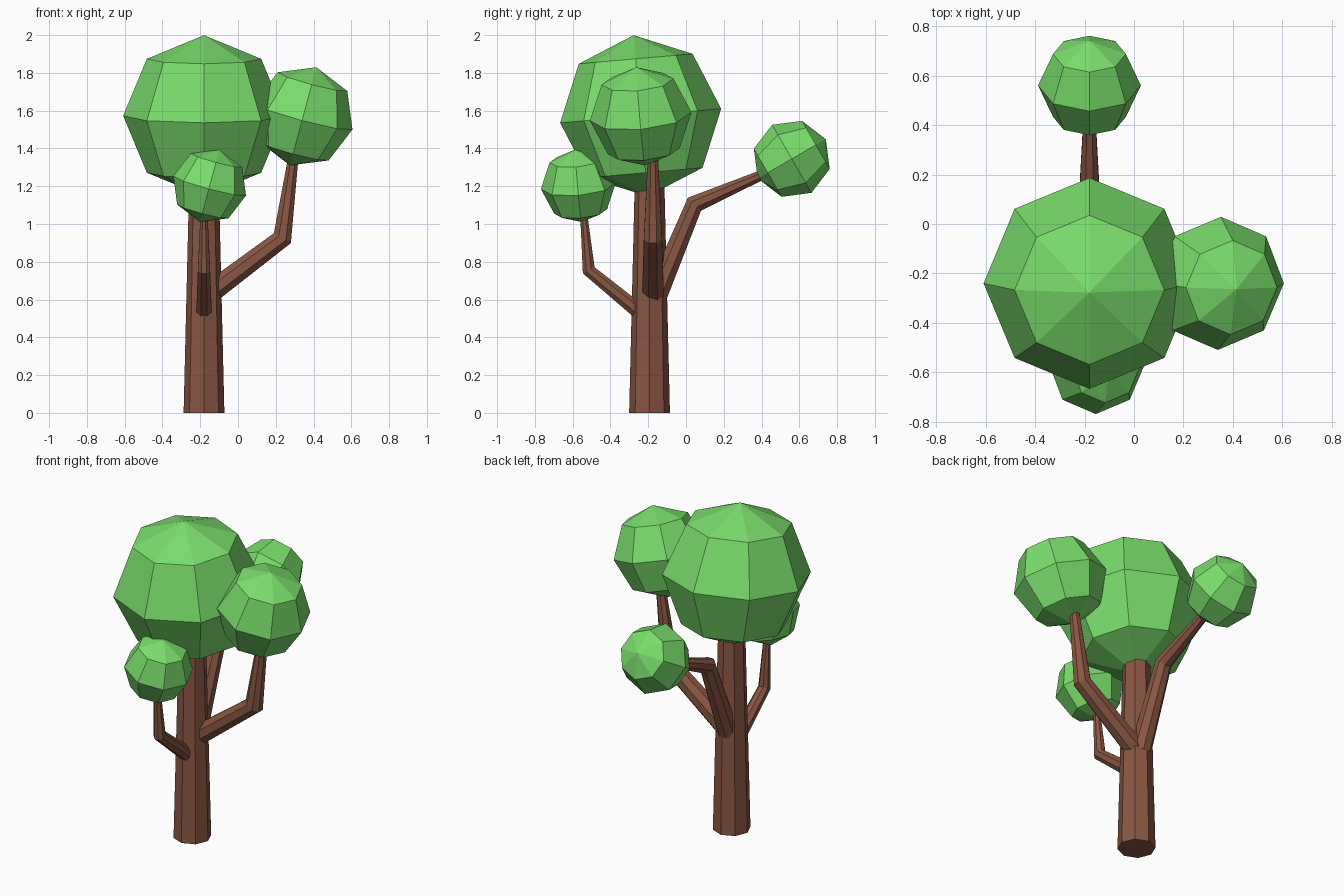
import bpy, bmesh
from math import radians, pi, cos, sin
from mathutils import Vector, Euler, Matrix

default = bpy.data.objects.get("Cube")
if default:
    bpy.data.objects.remove(default, do_unlink=True)


def make_material(name, rgb):
    mat = bpy.data.materials.new(name)
    mat.use_nodes = True
    color = (*rgb, 1.0)
    mat.diffuse_color = color
    mat.node_tree.nodes["Principled BSDF"].inputs["Base Color"].default_value = color
    return mat


bark = make_material("brown bark", (0.25, 0.093, 0.055))
leaves = make_material("green leaves", (0.195, 0.72, 0.15))


def finish(bm, name, mat):
    bmesh.ops.recalc_face_normals(bm, faces=bm.faces[:])
    mesh = bpy.data.meshes.new(name)
    bm.to_mesh(mesh)
    bm.free()
    mesh.materials.append(mat)
    obj = bpy.data.objects.new(name, mesh)
    bpy.context.collection.objects.link(obj)
    return obj


def foliage(name, center, radius, tilt):
    """Coarse eight-sided leaf ball, tilted in degrees."""
    bm = bmesh.new()
    turn = Euler([radians(a) for a in tilt]).to_matrix().to_4x4()
    bmesh.ops.create_uvsphere(bm, u_segments=8, v_segments=4, radius=radius,
                              matrix=Matrix.Translation(center) @ turn)
    return finish(bm, name, leaves)


def limb(name, path, radii, side, phase):
    """Tapered octagonal tube along a path, mitred at its bends.
    side is the direction square to the plane of the path."""
    bm = bmesh.new()
    points = [Vector(p) for p in path]
    side = Vector(side)
    rings = []
    for i, p in enumerate(points):
        before = (p - points[i - 1]).normalized() if i > 0 else None
        after = (points[i + 1] - p).normalized() if i < len(points) - 1 else None
        tangent = ((before or after) + (after or before)).normalized()
        stretch = 1 / tangent.dot(before or after)
        across = tangent.cross(side).normalized() * stretch
        flat = across.cross(tangent).normalized()
        rings.append([bm.verts.new(p + radii[i] * (flat * cos(a) + across * sin(a)))
                      for a in (phase + k * pi / 4 for k in range(8))])
    for low, high in zip(rings, rings[1:]):
        for k in range(8):
            n = (k + 1) % 8
            bm.faces.new((low[k], low[n], high[n], high[k]))
    bm.faces.new(rings[0])
    bm.faces.new(rings[-1])
    return finish(bm, name, bark)


# Trunk and its three bent branches
limb("trunk", [(-0.18, -0.193, 0), (-0.18, -0.193, 1.28)], (0.108, 0.077), (1, 0, 0), 0)
half_side = pi / 8
limb("left_branch", [(-0.15, -0.175, 0.635), (0.235, -0.175, 0.925), (0.302, -0.175, 1.42)],
     (0.062, 0.052, 0.026), (0, 1, 0), half_side)
limb("front_branch", [(-0.18, -0.24, 0.53), (-0.18, -0.515, 0.755), (-0.18, -0.546, 1.1)],
     (0.044, 0.035, 0.018), (1, 0, 0), half_side)
limb("back_branch", [(-0.18, -0.155, 0.625), (-0.18, 0.045, 1.105), (-0.18, 0.46, 1.285)],
     (0.062, 0.049, 0.025), (1, 0, 0), half_side)

# Leaf balls
foliage("crown_foliage", (-0.18, -0.24, 1.573), 0.428, (5, 0, 0))
foliage("left_foliage", (0.345, -0.24, 1.57), 0.27, (5, 15, 0))
foliage("front_foliage", (-0.15, -0.57, 1.202), 0.199, (5, 15, 0))
foliage("back_foliage", (-0.18, 0.56, 1.345), 0.208, (-60, 0, 0))
